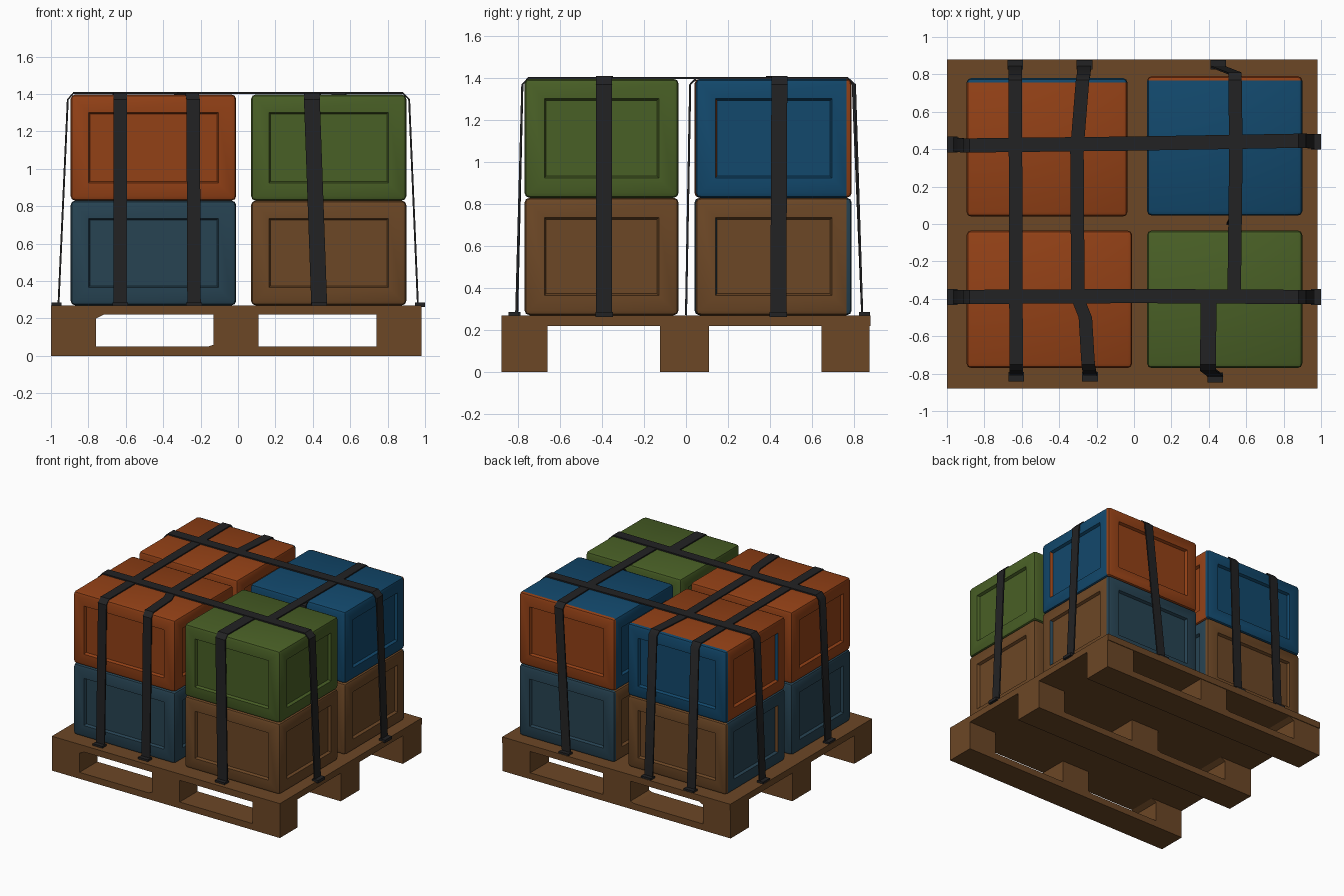
import bpy, bmesh, math
from mathutils import Vector, Matrix

if "Cube" in bpy.data.objects:
    bpy.data.objects.remove(bpy.data.objects["Cube"])


def mat(name, r, g, b):
    m = bpy.data.materials.new(name)
    m.diffuse_color = (r, g, b, 1)
    m.use_nodes = True
    m.node_tree.nodes["Principled BSDF"].inputs["Base Color"].default_value = m.diffuse_color
    return m


WOOD = mat("brown wood", 0.15, 0.063, 0.019)
ORANGE = mat("orange paint", 0.29, 0.052, 0.008)
BLUE = mat("blue paint", 0.006, 0.065, 0.15)
GREEN = mat("green paint", 0.066, 0.115, 0.019)
TEAL = mat("grey teal paint", 0.02, 0.056, 0.085)
STRAP = mat("black strap", 0.016, 0.016, 0.017)


def finish(bm, name, mats, smooth=True):
    bmesh.ops.recalc_face_normals(bm, faces=bm.faces[:])
    me = bpy.data.meshes.new(name)
    bm.to_mesh(me)
    bm.free()
    ob = bpy.data.objects.new(name, me)
    bpy.context.collection.objects.link(ob)
    for m in mats:
        me.materials.append(m)
    if smooth:
        bpy.ops.object.select_all(action='DESELECT')
        bpy.context.view_layer.objects.active = ob
        ob.select_set(True)
        bpy.ops.object.shade_smooth_by_angle(angle=math.radians(40))
    return ob


def add_box(bm, x0, x1, y0, y1, z0, z1):
    size = Matrix.Diagonal((x1 - x0, y1 - y0, z1 - z0, 1))
    mid = Matrix.Translation(((x0 + x1) / 2, (y0 + y1) / 2, (z0 + z1) / 2))
    bmesh.ops.create_cube(bm, size=1, matrix=mid @ size)


def extrude_outline(bm, pts, y0, y1):
    f = bm.faces.new([bm.verts.new((x, y0, z)) for x, z in pts])
    r = bmesh.ops.extrude_face_region(bm, geom=[f])
    vs = [v for v in r['geom'] if isinstance(v, bmesh.types.BMVert)]
    bmesh.ops.translate(bm, verts=vs, vec=(0, y1 - y0, 0))


# Pallet: deck and three runners, each a bottom board with three blocks
bm = bmesh.new()
add_box(bm, -1.0, 0.98, -0.88, 0.88, 0.22, 0.27)
finish(bm, "pallet_deck", [WOOD], False)
for name, y0, y1 in (("front", -0.88, -0.66), ("middle", -0.125, 0.11), ("back", 0.645, 0.875)):
    bm = bmesh.new()
    extrude_outline(bm, [(-1, 0), (0.98, 0), (0.98, 0.22), (0.74, 0.22), (0.74, 0.05),
                         (0.11, 0.05), (0.11, 0.22), (-0.13, 0.22), (-0.13, 0.06), (-0.16, 0.05),
                         (-0.76, 0.05), (-0.76, 0.20), (-0.72, 0.22), (-1, 0.22)], y0, y1)
    finish(bm, name + "_runner", [WOOD], False)


# Crates: rounded boxes with recessed side panels; the back face has its own colour
def crate(name, x0, x1, y0, y1, z0, z1, main, back):
    bm = bmesh.new()
    add_box(bm, x0, x1, y0, y1, z0, z1)
    bmesh.ops.bevel(bm, geom=bm.edges[:], offset=0.024, segments=2, profile=0.5,
                    affect='EDGES', clamp_overlap=True)
    bm.normal_update()
    sides = [f for f in bm.faces if f.calc_area() > 0.1 and abs(f.normal.z) < 0.5]
    bmesh.ops.inset_individual(bm, faces=sides, thickness=0.10)
    bmesh.ops.inset_individual(bm, faces=sides, thickness=0.012, depth=-0.02)
    bm.normal_update()
    for f in bm.faces:
        if f.normal.y > 0.7 or f.calc_center_median().y > y1 - 0.018:
            f.material_index = 1
    finish(bm, name, [main, back])


LOW, MID, TOP = 0.27, 0.83, 1.397
for name, x0, x1, y0, y1, lower, upper, lower_back, upper_back in (
        ("front_left", -0.895, -0.01, -0.77, -0.035, TEAL, ORANGE, TEAL, ORANGE),
        ("front_right", 0.07, 0.90, -0.77, -0.035, WOOD, GREEN, WOOD, GREEN),
        ("back_left", -0.895, -0.035, 0.04, 0.78, TEAL, ORANGE, WOOD, BLUE),
        ("back_right", 0.07, 0.90, 0.045, 0.79, WOOD, BLUE, TEAL, ORANGE)):
    crate(name + "_lower_crate", x0, x1, y0, y1, LOW, MID, lower, lower_back)
    crate(name + "_upper_crate", x0, x1, y0, y1, MID, TOP, upper, upper_back)


# Straps: flat ribbons through (along, sideways, height) points
def ribbon(name, pts, axis, width=0.072, thick=0.01):
    bm = bmesh.new()
    rings = []
    for i, (u, w, z) in enumerate(pts):
        a, b = pts[max(i - 1, 0)], pts[min(i + 1, len(pts) - 1)]
        n = Vector((-(b[2] - a[2]), b[0] - a[0])).normalized() * thick
        ring = []
        for du, dz, s in ((0, 0, -1), (0, 0, 1), (n.x, n.y, 1), (n.x, n.y, -1)):
            p, q = u + du, w + s * width / 2
            ring.append(bm.verts.new((p, q, z + dz) if axis == 'X' else (q, p, z + dz)))
        rings.append(ring)
    for r, s in zip(rings, rings[1:]):
        for k in range(4):
            bm.faces.new((r[k], r[(k + 1) % 4], s[(k + 1) % 4], s[k]))
    bm.faces.new(rings[0])
    bm.faces.new(rings[-1])
    # hooked feet on the pallet edge
    for end, (u, w, z) in enumerate((pts[0], pts[-1])):
        s = 1 if end else -1
        a, b = sorted((u - s * 0.01, u + s * 0.042))
        if z < 0.3 and abs(u) > 0.5:
            if axis == 'X':
                add_box(bm, a, b, w - 0.042, w + 0.042, 0.262, 0.285)
            else:
                add_box(bm, w - 0.042, w + 0.042, a, b, 0.262, 0.285)
    finish(bm, name, [STRAP])


T = 1.396
ribbon("lengthwise_strap_left", [(-0.80, -0.63, 0.27), (-0.775, -0.63, 1.37), (-0.75, -0.63, T),
                                 (0.77, -0.635, T), (0.79, -0.635, 1.37), (0.835, -0.635, 0.27)], 'Y')
ribbon("lengthwise_strap_middle", [(-0.80, -0.235, 0.27), (-0.775, -0.24, 1.37), (-0.75, -0.245, T),
                                   (-0.50, -0.26, T), (-0.40, -0.30, T), (0.40, -0.305, T), (0.77, -0.275, T),
                                   (0.79, -0.27, 1.37), (0.835, -0.265, 0.27)], 'Y')
ribbon("front_right_strap", [(-0.805, 0.435, 0.25), (-0.775, 0.395, 1.37), (-0.75, 0.395, T),
                             (-0.36, 0.40, T)], 'Y', 0.085)
ribbon("back_right_strap", [(-0.42, 0.535, T), (0.40, 0.545, T), (0.77, 0.54, T),
                            (0.80, 0.54, 1.37), (0.835, 0.45, 0.27)], 'Y')
ribbon("gap_strap", [(0.005, 0.53, 0.27), (0.025, 0.54, 1.37), (0.05, 0.54, T - 0.003)], 'Y')
ribbon("cross_strap_back", [(-0.955, 0.425, 0.27), (-0.905, 0.42, 1.37), (-0.88, 0.42, T + 0.004),
                            (0, 0.43, T + 0.004), (0.88, 0.445, T + 0.004), (0.91, 0.445, 1.37),
                            (0.957, 0.44, 0.27)], 'X', 0.076)
ribbon("cross_strap_front", [(-0.955, -0.39, 0.27), (-0.905, -0.39, 1.37), (-0.88, -0.39, T + 0.004),
                             (0, -0.385, T + 0.004), (0.88, -0.39, T + 0.004), (0.91, -0.39, 1.37),
                             (0.957, -0.39, 0.27)], 'X', 0.076)
